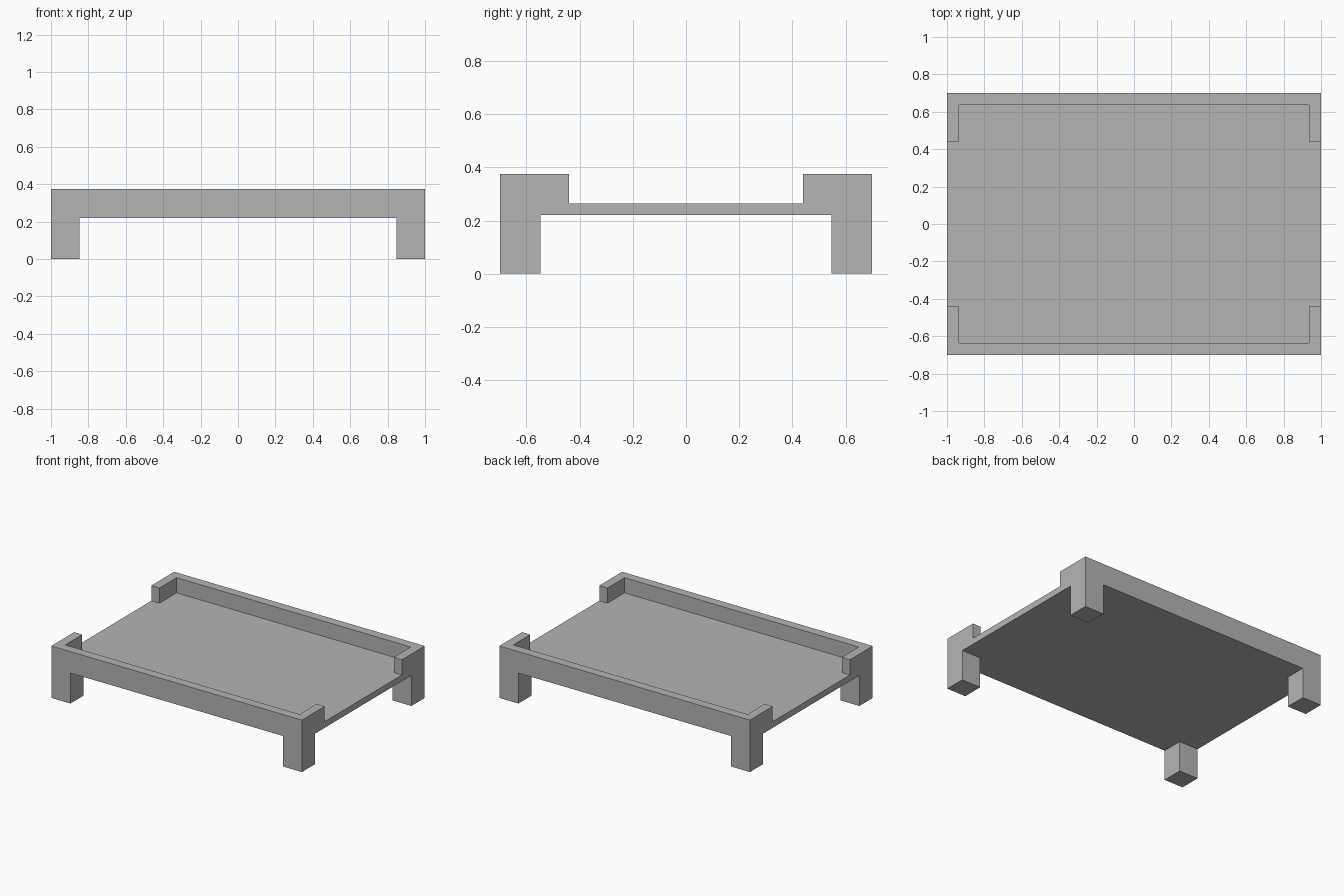
import bpy
import bmesh
from mathutils import Matrix, Vector

cube = bpy.data.objects.get("Cube")
if cube:
    bpy.data.objects.remove(cube, do_unlink=True)

# Main sizes
HALF_X, HALF_Y = 1.0, 0.70
DECK_BOTTOM, DECK_TOP, RIM_TOP = 0.22, 0.265, 0.375
LEG, RIM, RETURN = 0.152, 0.065, 0.26


def make_material(name, color):
    mat = bpy.data.materials.new(name)
    mat.use_nodes = True
    mat.diffuse_color = color
    mat.node_tree.nodes["Principled BSDF"].inputs["Base Color"].default_value = color
    return mat


def extrude_faces(bm, up, rule, distance):
    """Extrude the deck's top or bottom cells whose edge distances satisfy the rule."""
    level = DECK_TOP if up else DECK_BOTTOM
    chosen = []
    for face in bm.faces:
        c = face.calc_center_median()
        if abs(face.normal.z) > 0.9 and abs(c.z - level) < 1e-4:
            if rule(HALF_X - abs(c.x), HALF_Y - abs(c.y)):
                chosen.append(face)
    result = bmesh.ops.extrude_face_region(bm, geom=chosen)
    verts = [g for g in result["geom"] if isinstance(g, bmesh.types.BMVert)]
    bmesh.ops.translate(bm, verts=verts, vec=(0, 0, distance if up else -distance))
    old = [f for f in chosen if f.is_valid]
    if old:
        bmesh.ops.delete(bm, geom=old, context="FACES")
    bm.normal_update()


# Deck slab
bm = bmesh.new()
size = Vector((2 * HALF_X, 2 * HALF_Y, DECK_TOP - DECK_BOTTOM))
middle = Vector((0, 0, (DECK_TOP + DECK_BOTTOM) / 2))
bmesh.ops.create_cube(bm, size=1, matrix=Matrix.Translation(middle) @ Matrix.Diagonal(size).to_4x4())

# Cut lines for the legs and the rim
cuts = [("X", HALF_X - RIM), ("X", HALF_X - LEG),
        ("Y", HALF_Y - RIM), ("Y", HALF_Y - LEG), ("Y", HALF_Y - RETURN)]
for axis, offset in cuts:
    normal = Vector((1, 0, 0)) if axis == "X" else Vector((0, 1, 0))
    for sign in (-1, 1):
        bmesh.ops.bisect_plane(bm, geom=bm.verts[:] + bm.edges[:] + bm.faces[:],
                               plane_co=normal * offset * sign, plane_no=normal)
bm.normal_update()

# Raised front and back rims with short returns round the corners
extrude_faces(bm, True, lambda dx, dy: dy < RIM or (dx < RIM and dy < RETURN),
              RIM_TOP - DECK_TOP)
# Four square corner legs
extrude_faces(bm, False, lambda dx, dy: dx < LEG and dy < LEG, DECK_BOTTOM)

# Merge the flat cells into clean faces
bmesh.ops.dissolve_limit(bm, angle_limit=0.01, verts=bm.verts[:], edges=bm.edges[:])
bmesh.ops.recalc_face_normals(bm, faces=bm.faces[:])

mesh = bpy.data.meshes.new("tray_table")
bm.to_mesh(mesh)
bm.free()
mesh.materials.append(make_material("plain grey", (0.46, 0.46, 0.46, 1)))
bpy.context.collection.objects.link(bpy.data.objects.new("tray_table", mesh))
